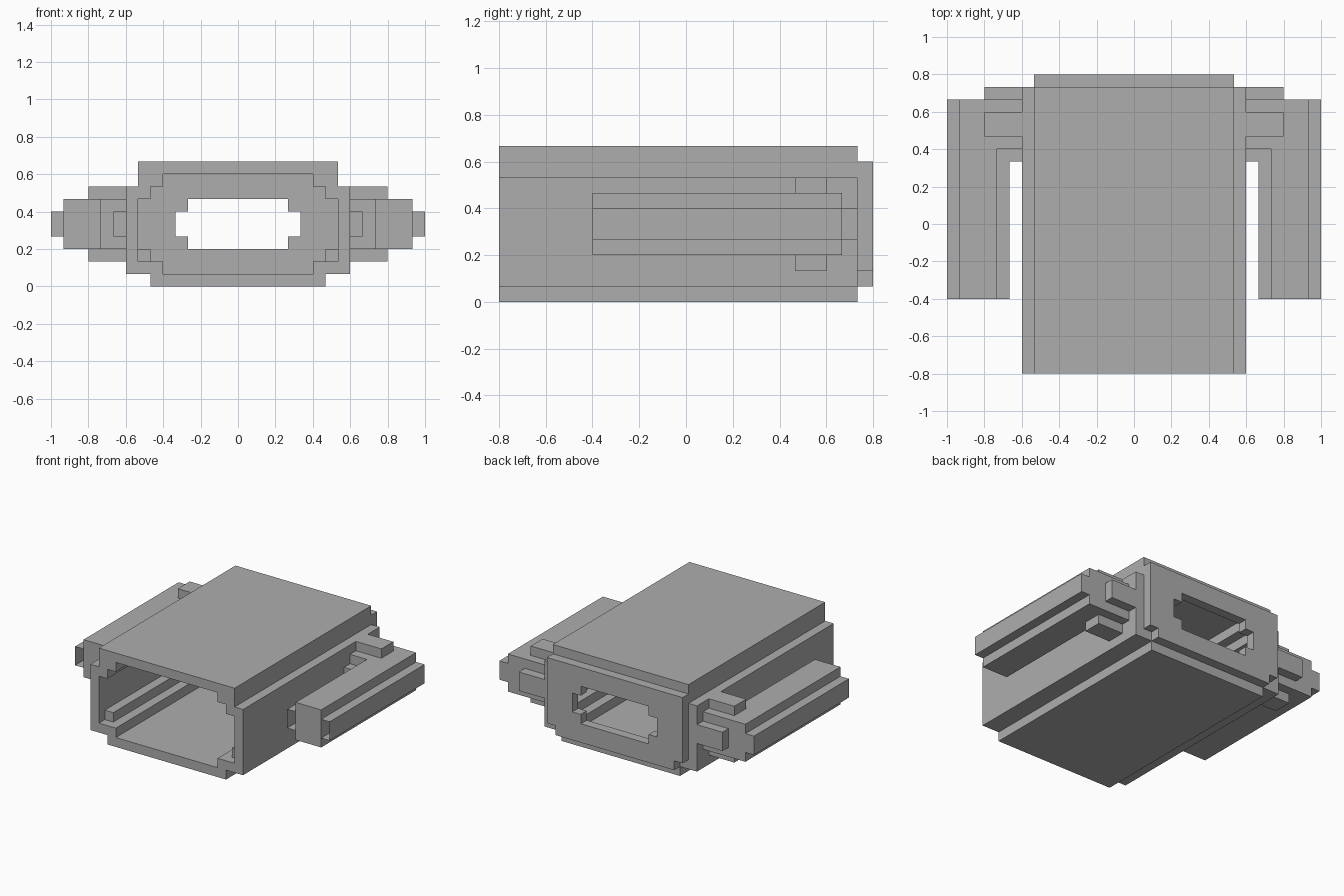
import bpy, bmesh
from mathutils import Matrix

U = 1 / 15  # grid step that every part snaps to

cube = bpy.data.objects.get("Cube")
if cube:
    bpy.data.objects.remove(cube, do_unlink=True)

grey = bpy.data.materials.new("plain_grey")
grey.use_nodes = True
colour = (0.42, 0.42, 0.42, 1)
grey.diffuse_color = colour
grey.node_tree.nodes["Principled BSDF"].inputs["Base Color"].default_value = colour


def both_sides(half):
    """Close a right-hand half outline with its mirror image."""
    return half + [(-x, z) for x, z in reversed(half)]


def prism(name, loops, start, end, upright=True, mirror=False, open_front=False):
    """Extrude outlines (inner loops are holes) along y if upright, else along z."""
    curve = bpy.data.curves.new(name, "CURVE")
    curve.dimensions = "2D"
    curve.fill_mode = "BOTH"
    curve.extrude = (end - start) / 2
    for loop in loops:
        spline = curve.splines.new("POLY")
        spline.points.add(len(loop) - 1)
        for point, (a, b) in zip(spline.points, loop):
            point.co = (a, b, 0, 1)
        spline.use_cyclic_u = True
    helper = bpy.data.objects.new(name + "_outline", curve)
    bpy.context.collection.objects.link(helper)
    graph = bpy.context.evaluated_depsgraph_get()
    mesh = bpy.data.meshes.new_from_object(helper.evaluated_get(graph))
    bpy.data.objects.remove(helper, do_unlink=True)
    mesh.name = name

    mid = (start + end) / 2
    if upright:
        place = Matrix.Translation((0, mid, 0)) @ Matrix.Rotation(1.5707963, 4, "X")
    else:
        place = Matrix.Translation((0, 0, mid))
    bm = bmesh.new()
    bm.from_mesh(mesh)
    bm.transform(Matrix.Scale(U, 4) @ place)
    bmesh.ops.remove_doubles(bm, verts=bm.verts, dist=0.0005)
    bmesh.ops.dissolve_limit(bm, angle_limit=0.01, verts=bm.verts, edges=bm.edges)
    bmesh.ops.recalc_face_normals(bm, faces=bm.faces)
    if open_front:
        front = min(v.co.y for v in bm.verts)
        ends = [f for f in bm.faces if all(v.co.y < front + 0.001 for v in f.verts)]
        bmesh.ops.delete(bm, geom=ends, context="FACES")
    bm.to_mesh(mesh)
    bm.free()
    for poly in mesh.polygons:
        poly.use_smooth = False
    mesh.materials.clear()
    mesh.materials.append(grey)
    obj = bpy.data.objects.new(name, mesh)
    bpy.context.collection.objects.link(obj)
    if mirror:
        obj.modifiers.new("other_side", "MIRROR").use_mirror_merge = False
    return obj


def box(x0, x1, y0, y1):
    return [(x0, y0), (x1, y0), (x1, y1), (x0, y1)]


# Hollow body sleeve, open at the front
outside = both_sides([(7, 0), (7, 1), (9, 1), (9, 8), (8, 8), (8, 10)])
inside = both_sides([(6, 1), (6, 2), (8, 2), (8, 7), (7, 7), (7, 8), (6, 8), (6, 9)])
prism("body_sleeve", [outside, inside], -12, 11)

# Lower rails inside the sleeve, set back from the opening
prism("inner_rail", [box(7, 8, 2, 3)], -11, 11, mirror=True)

# Back plate with a stepped window
plate = both_sides([(7, 1), (7, 2), (8, 2), (8, 9)])
window = both_sides([(4, 3), (4, 4), (5, 4), (5, 6), (4, 6), (4, 7)])
prism("back_plate", [plate, window], 11, 12)

# Side arms: thick core, wider middle band and a clamp block at the joint
core = [(9, 6), (11, 6), (11, -6), (14, -6), (14, 10), (9, 10)]
prism("arm_core", [core], 3, 7, upright=False, mirror=True)
band = [(9, 5), (10, 5), (10, -6), (15, -6), (15, 10), (12, 10), (12, 11), (9, 11)]
prism("arm_band", [band], 4, 6, upright=False, mirror=True, open_front=True)
prism("arm_clamp", [box(9, 12, 7, 9)], 2, 8, upright=False, mirror=True)
